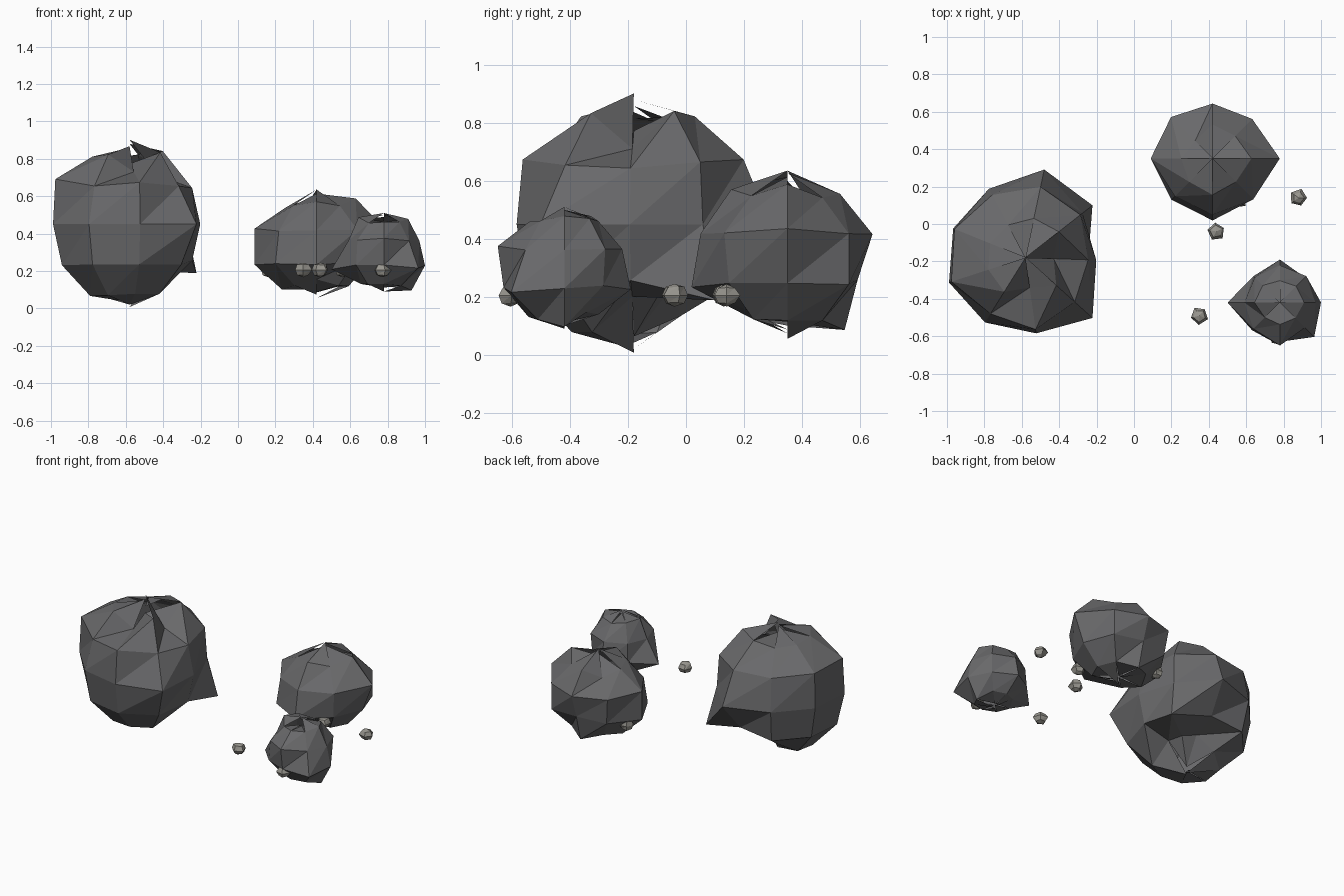
import bpy, bmesh, random
from math import sin, cos, pi, radians
from mathutils import Vector

cube = bpy.data.objects.get("Cube")
if cube:
    bpy.data.objects.remove(cube)
random.seed(4)


def material(name, rgb):
    m = bpy.data.materials.new(name)
    m.use_nodes = True
    m.diffuse_color = (*rgb, 1)
    m.node_tree.nodes["Principled BSDF"].inputs["Base Color"].default_value = (*rgb, 1)
    return m


dark_stone = material("dark_stone", (.14, .14, .145))
pale_stone = material("pale_stone", (.31, .3, .27))


def rock(name, centre, radius, rings, tops, bottoms, mat, squash=1.0, phase=0.0):
    """Faceted ball: rings list radial factors, every cap facet has its own tip height."""
    segs, stacks = len(rings[0]), len(rings) + 1
    bm = bmesh.new()
    centre = Vector(centre)

    def point(stack, seg, factor):
        theta = pi * stack / stacks
        phi = radians(phase) + 2 * pi * seg / segs
        d = Vector((sin(theta) * cos(phi), sin(theta) * sin(phi), cos(theta) * squash))
        return bm.verts.new(centre + d * radius * factor)

    grid = [[point(i + 1, j, f) for j, f in enumerate(ring)] for i, ring in enumerate(rings)]
    # Sides, split along one diagonal
    for upper, lower in zip(grid, grid[1:]):
        for j in range(segs):
            k = (j + 1) % segs
            bm.faces.new((upper[j], lower[j], upper[k]))
            bm.faces.new((upper[k], lower[j], lower[k]))
    # Jagged caps
    for j in range(segs):
        k = (j + 1) % segs
        bm.faces.new((point(0, 0, tops[j]), grid[0][j], grid[0][k]))
        bm.faces.new((point(stacks, 0, bottoms[j]), grid[-1][k], grid[-1][j]))
    mesh = bpy.data.meshes.new(name)
    bm.to_mesh(mesh)
    bm.free()
    mesh.materials.append(mat)
    bpy.context.collection.objects.link(bpy.data.objects.new(name, mesh))


# Boulders
rock("large_boulder", (-.58, -.18, .45), .43, [
    [.7, 1.05, 1, .92, .95, .97, 1, .75, 1.03],
    [.9, 1, 1.04, 1.02, 1.1, 1.12, .95, 1.04, .95],
    [.88, .9, 1.12, .97, .97, 1, .95, .95, 1.12],
    [.9, 1.22, .88, 1, 1, 1.02, 1, 1, 1],
    [.67, .65, .6, .85, 1, 1.03, 1.02, 1, 1],
], [.75, 1, .85, .95, .9, .95, .97, .75, 1.05],
    [.9, .9, .9, 1, .95, .97, 1, 1, 1.03], dark_stone, phase=-2)

rock("medium_boulder", (.42, .35, .33), .3, [
    [1.18, .97, 1.03, .75, .95, 1, 1.1, 1],
    [1.26, 1.05, 1.03, 1.1, 1.16, 1, 1.05, 1.08],
    [1, 1.05, .85, 1, 1.16, 1.09, 1.16, 1],
    [.97, .97, 1.12, .97, 1.05, .95, .8, .95],
], [.95, 1.1, 1.13, 1.0, 1.13, 1.05, 1.13, 1.05],
    [1.02, .8, .85, .8, .85, .95, .9, .8], dark_stone, squash=.9)

rock("small_boulder", (.78, -.42, .3), .21, [
    [1.05, 1, .95, 1.05, 1.1, .92, .95, .95],
    [.95, 1, 1, .95, .95, 1, 1.15, .95],
    [1.1, .95, 1.15, 1, 1.4, 1.05, 1.05, 1.3],
    [1.2, .9, .95, .9, 1, 1, 1, 1.05],
], [.95, 1, .9, .95, 1, .75, .72, 1],
    [.85, .9, .95, .85, .9, 1, .9, 1], dark_stone)

# Pebbles scattered around and under the boulders
spots = [(.88, .14), (.44, -.04), (.35, -.49), (.77, -.605), (.56, .13), (.165, .41)]
for n, (x, y) in enumerate(spots):
    rings = [[random.uniform(.9, 1.1) for _ in range(5)] for _ in range(3)]
    rock(f"pebble_{n + 1}", (x, y, .205), .046, rings, [1] * 5, [1] * 5, pale_stone,
         squash=.85, phase=n * 25)
